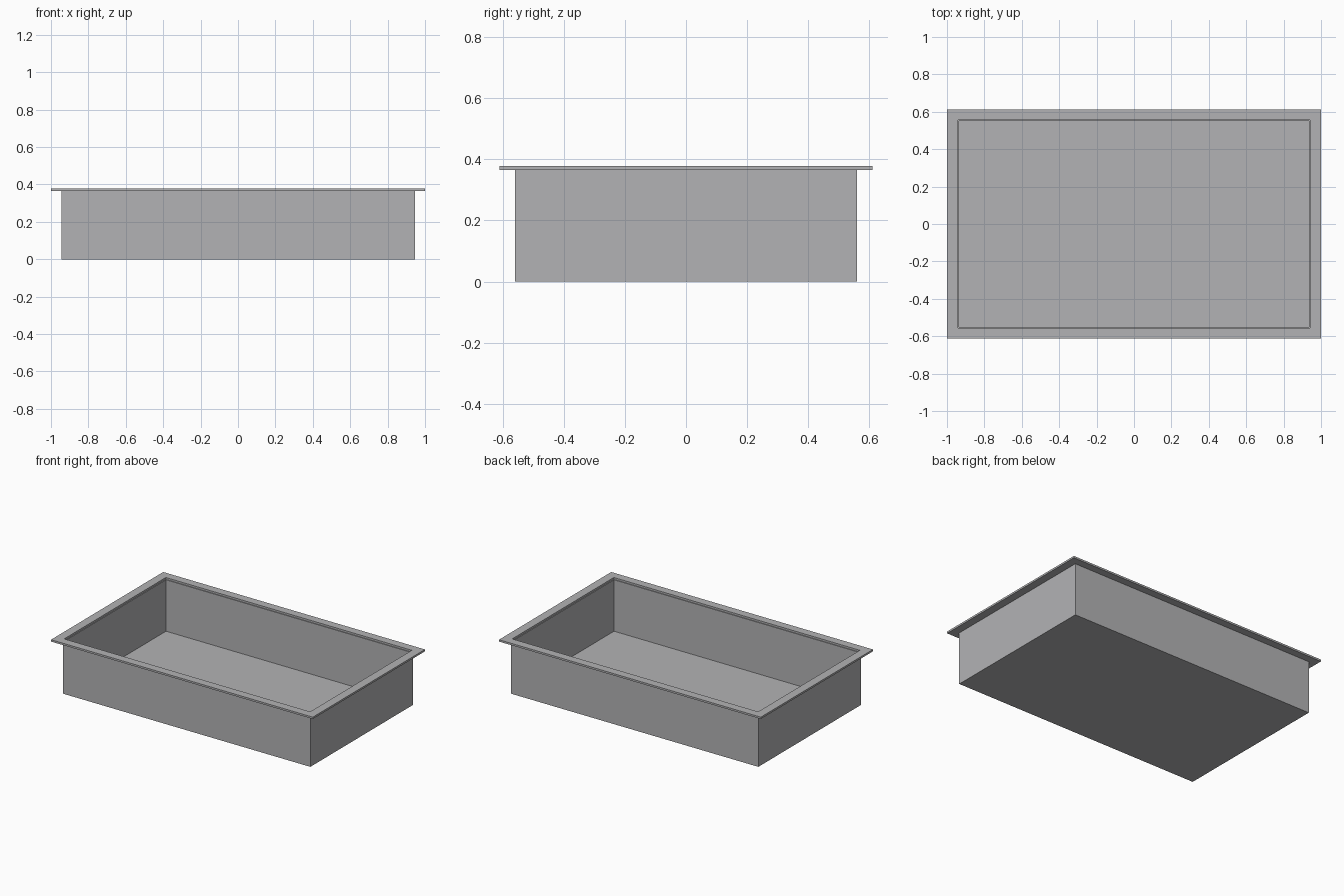
import bpy
import bmesh

cube = bpy.data.objects.get("Cube")
if cube:
    bpy.data.objects.remove(cube, do_unlink=True)

steel = bpy.data.materials.new("brushed grey")
steel.use_nodes = True
GREY = (0.45, 0.45, 0.46, 1)
steel.diffuse_color = GREY
steel.node_tree.nodes["Principled BSDF"].inputs["Base Color"].default_value = GREY


def lofted(name, rings, cap_ends=False, closed=False):
    """Join rectangular rings (half width, half depth, height) into one surface."""
    bm = bmesh.new()
    loops = [[bm.verts.new((sx * w, sy * d, z))
              for sx, sy in ((-1, -1), (1, -1), (1, 1), (-1, 1))]
             for w, d, z in rings]
    pairs = list(zip(loops, loops[1:]))
    if closed:
        pairs.append((loops[-1], loops[0]))
    for a, b in pairs:
        for i in range(4):
            j = (i + 1) % 4
            bm.faces.new((a[i], a[j], b[j], b[i]))
    if cap_ends:
        bm.faces.new(loops[0])
        bm.faces.new(loops[-1])
    bmesh.ops.recalc_face_normals(bm, faces=bm.faces)
    mesh = bpy.data.meshes.new(name)
    bm.to_mesh(mesh)
    bm.free()
    mesh.materials.append(steel)
    obj = bpy.data.objects.new(name, mesh)
    bpy.context.collection.objects.link(obj)
    return obj


RIM_LOW, RIM_TOP = 0.365, 0.378

# Open basin: outer wall, narrow top ledge, inner wall and floor
lofted("basin", [(0.945, 0.56, 0), (0.945, 0.56, RIM_LOW),
                 (0.935, 0.55, RIM_LOW), (0.935, 0.55, 0.01)], cap_ends=True)

# Flat flange around the opening, set back slightly from the inner wall
lofted("rim_flange", [(1.0, 0.612, RIM_LOW), (1.0, 0.612, RIM_TOP),
                      (0.94, 0.555, RIM_TOP), (0.94, 0.555, RIM_LOW)], closed=True)
